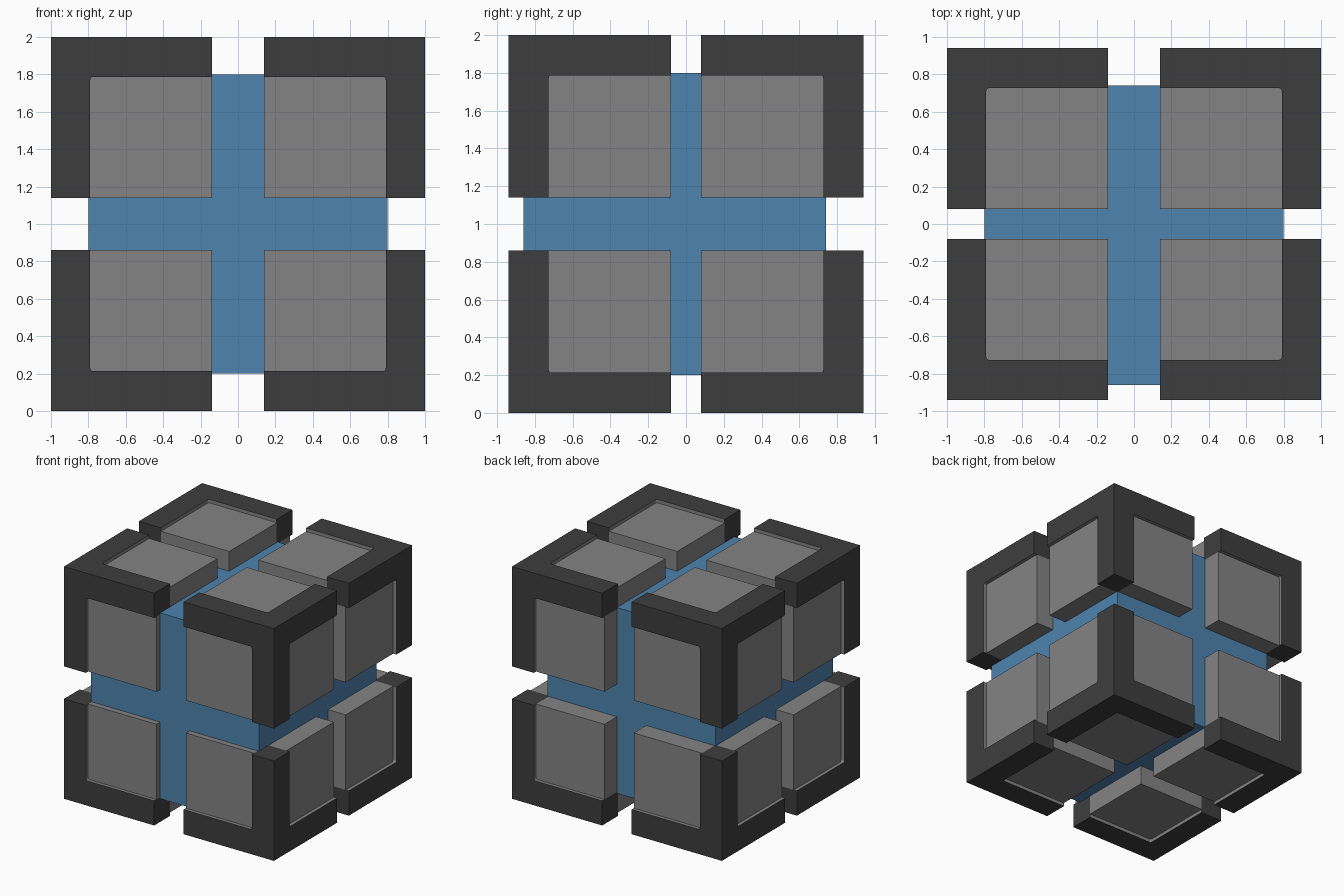
import bpy, bmesh
from mathutils import Vector

if "Cube" in bpy.data.objects:
    bpy.data.objects.remove(bpy.data.objects["Cube"])


def material(name, rgb):
    m = bpy.data.materials.new(name)
    m.diffuse_color = (*rgb, 1)
    m.use_nodes = True
    m.node_tree.nodes["Principled BSDF"].inputs["Base Color"].default_value = m.diffuse_color
    return m


BLUE = material("blue", (0.075, 0.23, 0.43))
GREY = material("mid_grey", (0.23, 0.23, 0.23))
DARK = material("dark_grey", (0.048, 0.048, 0.048))


def finish(name, bm, mats, mirror=False):
    bmesh.ops.recalc_face_normals(bm, faces=bm.faces)
    me = bpy.data.meshes.new(name)
    bm.to_mesh(me)
    bm.free()
    ob = bpy.data.objects.new(name, me)
    ob.location = (0, 0, 1)
    bpy.context.collection.objects.link(ob)
    for m in mats:
        me.materials.append(m)
    if mirror:
        mod = ob.modifiers.new("Mirror", 'MIRROR')
        mod.use_axis = (True, True, True)
        mod.use_mirror_merge = False
    return ob


def add_box(bm, lo, hi):
    lo, hi = Vector(lo), Vector(hi)
    for v in bmesh.ops.create_cube(bm, size=1)["verts"]:
        v.co = [(lo[i] + hi[i]) / 2 + v.co[i] * (hi[i] - lo[i]) for i in range(3)]


# Blue core, set slightly forward
bm = bmesh.new()
add_box(bm, (-0.8, -0.86, -0.8), (0.8, 0.74, 0.8))
finish("core", bm, [BLUE])

# Slot edge, bracket inner edge and outer edge on each axis
INNER = (0.14, 0.08, 0.14)
MID = (0.79, 0.727, 0.787)
OUTER = (1.0, 0.94, 1.0)
RECESS = 0.03
GRID = [INNER, MID, OUTER]

# Grey panels: one per outer face of a corner, mirrored to all eight corners
bm = bmesh.new()
for axis in range(3):
    lo, hi = list(INNER), list(MID)
    lo[axis] = 0.5
    hi[axis] = OUTER[axis] - RECESS
    add_box(bm, lo, hi)
finish("face_panels", bm, [GREY], mirror=True)

# Dark corner brackets: the corner cell and three edge bars of a 2x2x2 grid
bm = bmesh.new()
cells = {(i, j, k) for i in (0, 1) for j in (0, 1) for k in (0, 1) if i + j + k >= 2}
for cell in cells:
    for axis in range(3):
        for side in (0, 1):
            near = list(cell)
            near[axis] += 2 * side - 1
            if tuple(near) in cells:
                continue
            a, b = [n for n in range(3) if n != axis]
            verts = []
            for da, db in ((0, 0), (1, 0), (1, 1), (0, 1)):
                idx = list(cell)
                idx[axis] += side
                idx[a] += da
                idx[b] += db
                verts.append(bm.verts.new([GRID[idx[n]][n] for n in range(3)]))
            bm.faces.new(verts)
bmesh.ops.remove_doubles(bm, verts=bm.verts, dist=0.001)
bmesh.ops.recalc_face_normals(bm, faces=bm.faces)

# Small rounding in the inside corner of each panel opening
hub = Vector(MID)
corners = [e for e in bm.edges
           if any((v.co - hub).length < 0.001 for v in e.verts)
           and any(abs(v.co[n] - OUTER[n]) < 0.001 for v in e.verts for n in range(3))]
bmesh.ops.bevel(bm, geom=corners, offset=0.016, segments=3, profile=0.5, affect='EDGES')
bmesh.ops.recalc_face_normals(bm, faces=bm.faces)

# Inner walls of the openings are grey, outer faces and bar ends stay dark
for f in bm.faces:
    c = f.calc_center_median()
    outer = any(abs(v.co[n] - OUTER[n]) < 0.001 and f.normal[n] > 0.9
                for v in f.verts for n in range(3))
    end = any(abs(c[n] - INNER[n]) < 0.001 for n in range(3))
    f.material_index = 0 if outer or end else 1
finish("corner_brackets", bm, [DARK, GREY], mirror=True)
